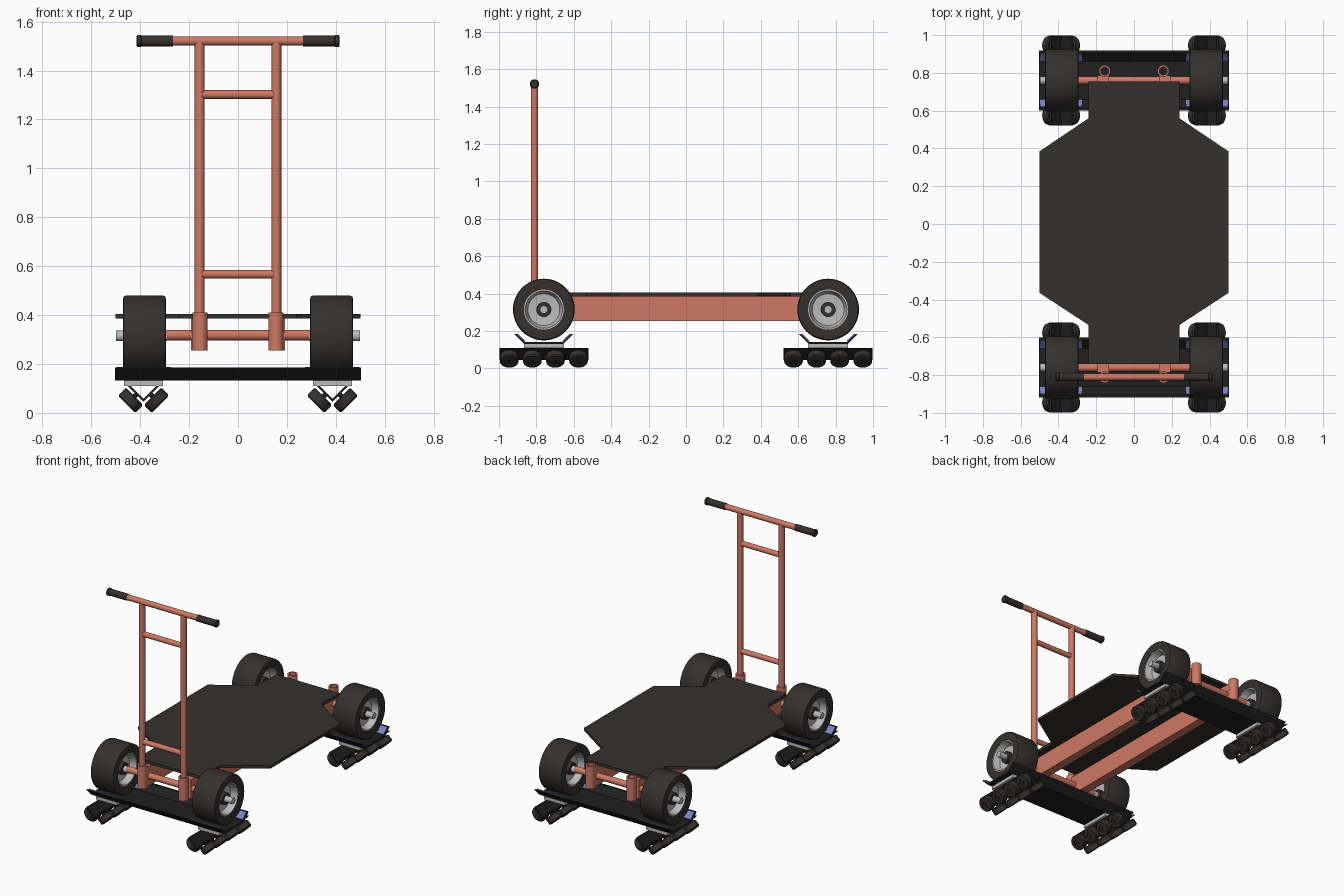
import bpy, bmesh
from math import sin, cos, pi, radians
from mathutils import Vector, Matrix

if "Cube" in bpy.data.objects:
    bpy.data.objects.remove(bpy.data.objects["Cube"])


def material(name, rgb):
    m = bpy.data.materials.new(name)
    m.diffuse_color = (*rgb, 1)
    m.use_nodes = True
    m.node_tree.nodes["Principled BSDF"].inputs["Base Color"].default_value = m.diffuse_color
    return m


ORANGE = material("orange_paint", (0.62, 0.19, 0.125))
RUBBER = material("dark_rubber", (0.036, 0.030, 0.027))
BLACK = material("black_metal", (0.015, 0.014, 0.014))
BLUE = material("blue_pad", (0.18, 0.22, 0.55))
SILVER = material("silver_metal", (0.5, 0.5, 0.5))


def lathe(bm, profile, at, axis, n=32, closed=False):
    """Revolve (radius, height) points about an axis through a point."""
    mat = Matrix.Translation(at) @ Vector(axis).to_track_quat('Z', 'Y').to_matrix().to_4x4()
    rings = [[bm.verts.new(mat @ Vector((r * cos(2 * pi * i / n), r * sin(2 * pi * i / n), h)))
              for i in range(n)] for r, h in profile]
    pairs = list(zip(rings, rings[1:]))
    if closed:
        pairs.append((rings[-1], rings[0]))
    for a, b in pairs:
        for i in range(n):
            j = (i + 1) % n
            bm.faces.new((a[i], a[j], b[j], b[i]))
    if not closed:
        bm.faces.new(rings[0])
        bm.faces.new(rings[-1])


def rod(bm, a, b, r, n=24):
    a, b = Vector(a), Vector(b)
    lathe(bm, [(r, 0), (r, (b - a).length)], a, b - a, n)


def prism(bm, points, vec):
    """Extrude a planar outline of 3D points along a vector."""
    a = [bm.verts.new(p) for p in points]
    b = [bm.verts.new(Vector(p) + Vector(vec)) for p in points]
    bm.faces.new(a)
    bm.faces.new(b)
    for i in range(len(a)):
        j = (i + 1) % len(a)
        bm.faces.new((a[i], a[j], b[j], b[i]))


def box(bm, x0, x1, y0, y1, z0, z1):
    prism(bm, [(x0, y0, z0), (x1, y0, z0), (x1, y1, z0), (x0, y1, z0)], (0, 0, z1 - z0))


def finish(name, bm, mat):
    bmesh.ops.recalc_face_normals(bm, faces=bm.faces)
    me = bpy.data.meshes.new(name)
    bm.to_mesh(me)
    bm.free()
    me.materials.append(mat)
    ob = bpy.data.objects.new(name, me)
    bpy.context.collection.objects.link(ob)
    bpy.ops.object.select_all(action='DESELECT')
    ob.select_set(True)
    bpy.context.view_layer.objects.active = ob
    bpy.ops.object.shade_smooth_by_angle(angle=radians(35))


# deck board with narrowed ends
bm = bmesh.new()
half = [(0.24, -0.74), (0.24, -0.535), (0.5, -0.365), (0.5, 0.385), (0.24, 0.56), (0.24, 0.755)]
outline = half + [(-x, y) for x, y in reversed(half)]
prism(bm, [(x, y, 0.386) for x, y in outline], (0, 0, 0.019))
finish("deck", bm, RUBBER)

# frame rails, axles and post sockets
bm = bmesh.new()
for s in (-1, 1):
    box(bm, s * 0.163 - 0.03, s * 0.163 + 0.03, -0.785, 0.785, 0.255, 0.386)
finish("frame_rails", bm, ORANGE)
for sy, end in ((-1, "front"), (1, "rear")):
    bm = bmesh.new()
    rod(bm, (-0.3, sy * 0.76, 0.318), (0.3, sy * 0.76, 0.318), 0.021)
    finish(end + "_axle", bm, ORANGE)
    bm = bmesh.new()
    for sx in (-1, 1):
        lathe(bm, [(0.031, 0), (0.031, 0.155), (0.021, 0.155), (0.021, 0)],
              (sx * 0.155, sy * 0.81, 0.255), (0, 0, 1), closed=True)
    finish(end + "_post_sockets", bm, ORANGE)

# push handle
bm = bmesh.new()
for s in (-1, 1):
    rod(bm, (s * 0.157, -0.81, 0.26), (s * 0.157, -0.81, 1.52), 0.02)
for z in (0.567, 1.302):
    rod(bm, (-0.157, -0.81, z), (0.157, -0.81, z), 0.0175)
rod(bm, (-0.4, -0.81, 1.521), (0.4, -0.81, 1.521), 0.0185)
finish("handle_frame", bm, ORANGE)
bm = bmesh.new()
for s in (-1, 1):
    lathe(bm, [(0.022, 0), (0.022, 0.13), (0.025, 0.134), (0.025, 0.146), (0.02, 0.15)],
          (s * 0.265, -0.81, 1.521), (s, 0, 0))
finish("handle_grips", bm, RUBBER)

for sy, end in ((-1, "front"), (1, "rear")):
    cy = sy * 0.76

    # flared trough under the wheels
    bm = bmesh.new()
    prof = [(-0.158, 0.185), (-0.105, 0.132), (0.105, 0.132), (0.158, 0.185),
            (0.146, 0.185), (0.1, 0.142), (-0.1, 0.142), (-0.146, 0.185)]
    prism(bm, [(-0.503, cy + y, z) for y, z in prof], (1.006, 0, 0))
    finish(end + "_trough", bm, BLACK)

    for sx, side in ((-1, "left"), (1, "right")):
        tag = end + "_" + side
        hub = (sx * 0.3825, cy, 0.315)

        # tyre, dished rim and hub
        bm = bmesh.new()
        lathe(bm, [(0.107, -0.08), (0.15, -0.088), (0.16, -0.085), (0.165, -0.075),
                   (0.165, 0.075), (0.16, 0.085), (0.15, 0.088), (0.107, 0.08)],
              hub, (sx, 0, 0), 48, closed=True)
        finish(tag + "_tyre", bm, RUBBER)
        bm = bmesh.new()
        lathe(bm, [(0.035, -0.03), (0.085, -0.035), (0.1, -0.078), (0.108, -0.078),
                   (0.108, 0.078), (0.1, 0.078), (0.085, 0.035), (0.035, 0.03)],
              hub, (sx, 0, 0), 48, closed=True)
        finish(tag + "_rim", bm, SILVER)
        bm = bmesh.new()
        lathe(bm, [(0.04, -0.06), (0.04, 0.06)], hub, (sx, 0, 0))
        finish(tag + "_hub", bm, RUBBER)
        bm = bmesh.new()
        rod(bm, (sx * 0.29, cy, 0.315), (sx * 0.498, cy, 0.315), 0.021)
        finish(tag + "_axle_end", bm, SILVER)

        # blue pads lining the trough walls
        bm = bmesh.new()
        for s in (-1, 1):
            pad = [(0.107, 0.144), (0.145, 0.181), (0.139, 0.187), (0.101, 0.15)]
            prism(bm, [(sx * 0.275, cy + s * y, z) for y, z in pad], (sx * 0.222, 0, 0))
        finish(tag + "_wheel_pads", bm, BLUE)

        # mounting plate and V bracket of the roller truck
        cx = sx * 0.386
        bm = bmesh.new()
        box(bm, cx - 0.08, cx + 0.08, cy - 0.107, cy + 0.107, 0.11, 0.132)
        finish(tag + "_truck_plate", bm, SILVER)
        bm = bmesh.new()
        vee = [(0, 0.046), (0.064, 0.11), (0.052, 0.11), (0, 0.058),
               (-0.052, 0.11), (-0.064, 0.11)]
        prism(bm, [(cx + x, cy - 0.238, z) for x, z in vee], (0, 0.476, 0))
        finish(tag + "_truck_bracket", bm, BLACK)

        # two tilted rows of four rollers, with bolts
        rollers, bolts = bmesh.new(), bmesh.new()
        for s in (-1, 1):
            for k in range(4):
                at = Vector((cx + s * 0.053, cy + (k - 1.5) * 0.1235, 0.0515))
                ax = Vector((s, 0, -1)).normalized()
                lathe(rollers, [(0.02, -0.023), (0.044, -0.023), (0.05, -0.017), (0.05, 0.017),
                                (0.044, 0.023), (0.024, 0.023), (0.022, 0.018)], at, ax, 24)
                rod(bolts, at - ax * 0.042, at + ax * 0.022, 0.01, 12)
        finish(tag + "_rollers", rollers, RUBBER)
        finish(tag + "_roller_bolts", bolts, BLACK)
